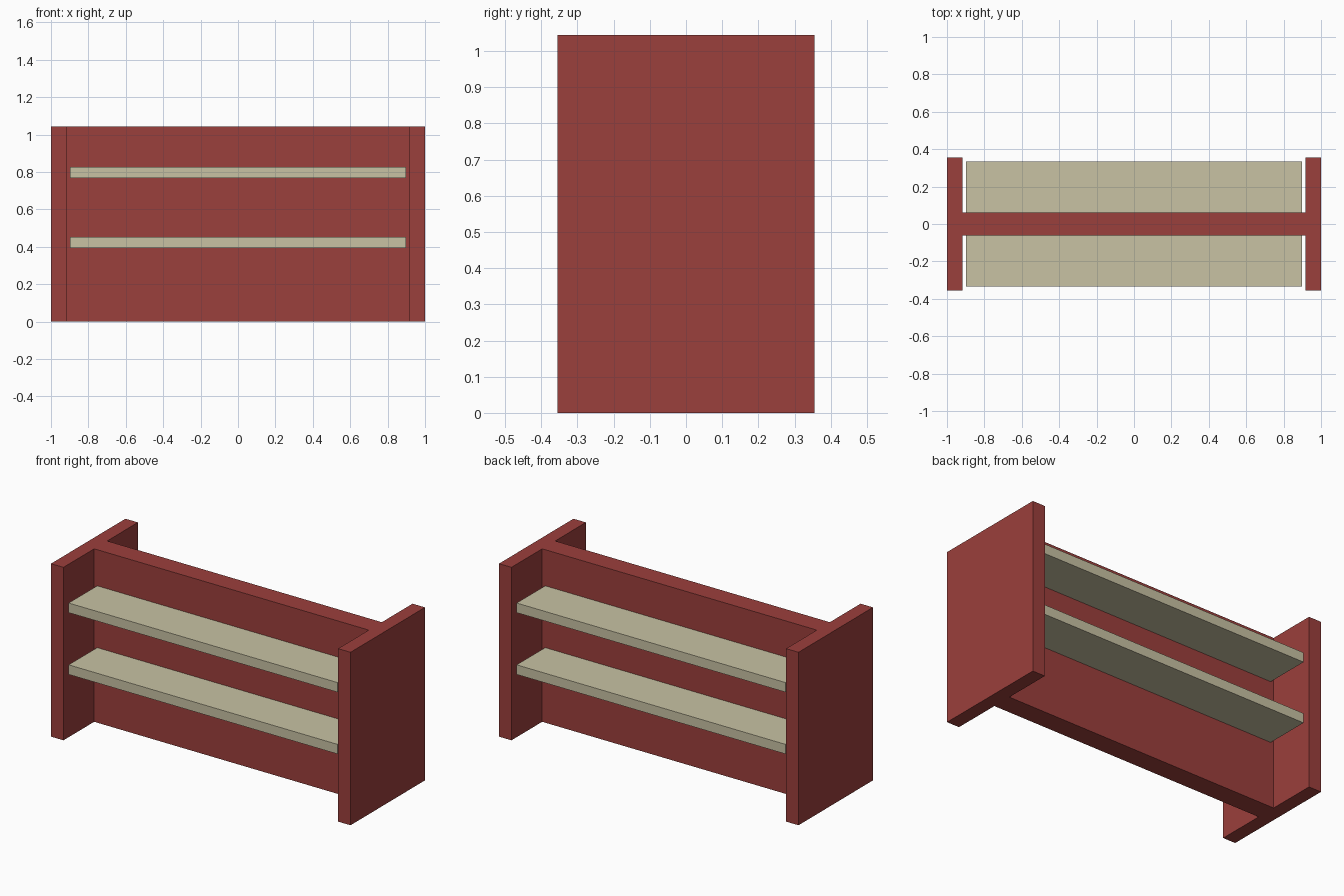
import bpy

if "Cube" in bpy.data.objects:
    bpy.data.objects.remove(bpy.data.objects["Cube"])


def material(name, rgb):
    mat = bpy.data.materials.new(name)
    mat.diffuse_color = (*rgb, 1.0)
    mat.use_nodes = True
    mat.node_tree.nodes["Principled BSDF"].inputs["Base Color"].default_value = mat.diffuse_color
    return mat


def box(name, center, size, mat):
    bpy.ops.mesh.primitive_cube_add(size=1, location=center)
    obj = bpy.context.object
    obj.name = name
    obj.scale = size
    bpy.ops.object.transform_apply(location=False, rotation=False, scale=True)
    obj.data.materials.append(mat)
    return obj


red = material("red_paint", (0.33, 0.05, 0.045))
cream = material("cream_shelf", (0.58, 0.54, 0.37))

HEIGHT = 1.044
END_THICK = 0.083
DEPTH = 0.71

# End panels
for side, x in (("left", -1), ("right", 1)):
    box(f"{side}_end_panel", (x * (1 - END_THICK / 2), 0, HEIGHT / 2),
        (END_THICK, DEPTH, HEIGHT), red)

# Central divider between the ends
box("center_panel", (0, 0, HEIGHT / 2), (2 - 2 * END_THICK, 0.124, HEIGHT), red)

# Shelves pass through the divider and serve both sides
for level, z in (("lower", 0.424), ("upper", 0.797)):
    box(f"{level}_shelf", (0, 0, z), (1.794, 0.668, 0.058), cream)
